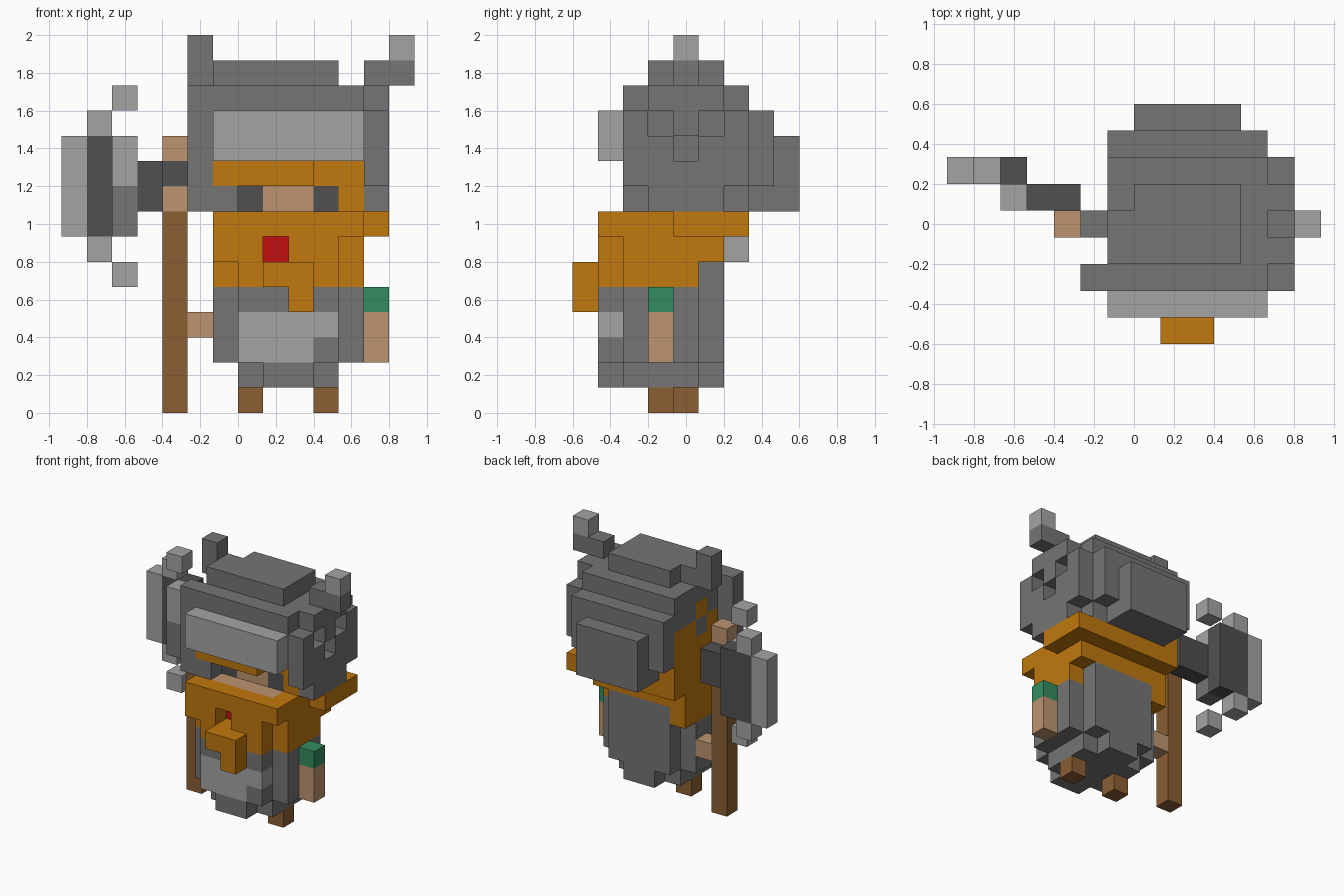
import bpy, bmesh
from mathutils import Vector

cube = bpy.data.objects.get("Cube")
if cube:
    bpy.data.objects.remove(cube, do_unlink=True)

U = 2 / 15          # size of one block
cells = {}          # block position -> (part name, colour name)


def linear(c):
    c /= 255
    return c / 12.92 if c <= 0.04045 else ((c + 0.055) / 1.055) ** 2.4


def material(name, rgb):
    m = bpy.data.materials.new(name)
    col = (*[linear(c) for c in rgb], 1)
    m.diffuse_color = col
    m.use_nodes = True
    bsdf = m.node_tree.nodes["Principled BSDF"]
    bsdf.inputs["Base Color"].default_value = col
    bsdf.inputs["Roughness"].default_value = 0.9
    return m


MATS = {n: material(n, c) for n, c in {
    "iron grey": (117, 117, 117), "light steel": (164, 164, 164),
    "dark iron": (80, 80, 80), "orange hair": (193, 120, 14),
    "skin": (189, 148, 112), "brown wood": (139, 94, 52),
    "sleeve green": (52, 140, 96), "mouth red": (192, 14, 14)}.items()}


def box(part, colour, x, y, z):
    """Fill inclusive block ranges; later boxes replace earlier ones."""
    for i in range(x[0], x[-1] + 1):
        for j in range(y[0], y[-1] + 1):
            for k in range(z[0], z[-1] + 1):
                cells[i, j, k] = (part, colour)


def clear(x, y, z):
    for c in [c for c in cells if x[0] <= c[0] <= x[-1]
              and y[0] <= c[1] <= y[-1] and z[0] <= c[2] <= z[-1]]:
        del cells[c]


GREY, LIGHT, DARK = "iron grey", "light steel", "dark iron"
HAIR, SKIN, WOOD = "orange hair", "skin", "brown wood"

# legs
box("right_leg", WOOD, [7], [3], [0])
box("left_leg", WOOD, [10], [3], [0])

# body with rounded corners
box("body", GREY, [7, 10], [2, 4], [1, 5])
box("body", GREY, [8, 9], [1, 5], [1])
box("body", GREY, [7, 10], [1, 5], [2, 4])
box("body", GREY, [6, 11], [2, 4], [2, 4])
box("body", GREY, [7, 10], [4, 5], [5])
# belly plate
box("belly", LIGHT, [7, 10], [1], [2, 3])
box("body", GREY, [10], [1], [2])

# arms
box("left_sleeve", "sleeve green", [12], [3], [4])
box("left_arm", SKIN, [12], [3], [2, 3])
box("right_hand", SKIN, [5], [4], [3])

# beard and hair ring
box("beard", HAIR, [6, 11], [1, 6], [7])
box("beard", HAIR, [12], [4, 6], [7])
box("beard", HAIR, [6, 11], [1, 5], [6])
box("beard", HAIR, [6, 11], [1, 3], [5])
box("beard", HAIR, [6], [4, 5], [5])
box("beard", HAIR, [11], [4], [5])
clear([11], [1], [5, 6])
clear([6], [1], [5])
# beard braid
box("braid", HAIR, [8, 9], [0], [5])
box("braid", HAIR, [9], [0, 1], [4])
# mouth
clear([8], [1], [6])
box("mouth", "mouth red", [8], [2], [6])

# helmet dome
box("helmet", GREY, [6, 11], [3, 6], [8, 12])
box("helmet", GREY, [6, 11], [2], [10, 12])
box("helmet", GREY, [5], [2], [8, 12])
box("helmet", GREY, [7, 10], [3, 5], [13])
box("helmet", GREY, [6], [3, 4], [13])
box("helmet", GREY, [6, 11], [7], [9, 11])
box("helmet", GREY, [7, 10], [7, 8], [8, 10])
# helmet left cheek guard with its notches
box("helmet", GREY, [12], [2, 6], [9, 11])
box("helmet", GREY, [12], [3, 5], [8])
box("helmet", GREY, [12], [3, 5], [12])
for y, z in ((3, 11), (5, 11), (4, 10)):
    clear([12], [y], [z])
box("helmet_brim", LIGHT, [6, 11], [1], [10, 11])
# horns
box("right_horn", GREY, [5], [4], [13, 14])
box("left_horn", GREY, [12, 13], [4], [13])
box("left_horn_tip", LIGHT, [13], [4], [14])

# face
box("face", SKIN, [7, 10], [2], [7])
box("face", SKIN, [8, 9], [3], [8])
for name, x in (("right_eye", 7), ("left_eye", 10)):
    box(name, DARK, [x], [3], [8])
box("helmet", GREY, [6], [2], [8])
box("brow", HAIR, [6, 9], [2], [9])
box("brow", HAIR, [10, 11], [3], [9])
box("brow", HAIR, [11], [3], [8])
# hair on the open right side
box("side_hair", HAIR, [6], [3, 6], [8, 9])
for y, z in ((3, 10), (5, 10), (6, 10), (4, 11)):
    box("side_hair", HAIR, [6], [y], [z])

# axe shaft and bindings
box("axe_shaft", WOOD, [4], [4], [0, 7])
for z in (8, 10):
    box("axe_binding", SKIN, [4], [4], [z])
# axe head
box("axe_socket", DARK, [4], [4], [9])
box("axe_socket", DARK, [3, 4], [5], [8, 9])
box("axe_plate", DARK, [1, 2], [6], [7, 10])
box("axe_edge", LIGHT, [0], [6], [7, 10])
box("axe_cheek", LIGHT, [2], [5], [9, 10])
box("axe_cheek", GREY, [2], [5], [7, 8])
for z in (6, 11):
    box("axe_edge", LIGHT, [1], [6], [z])
for z in (5, 12):
    box("axe_tip", LIGHT, [2], [5], [z])

# one face per exposed block side, merged into clean flat panels
CORNERS = ((-1, -1), (1, -1), (1, 1), (-1, 1))
for part in dict.fromkeys(p for p, _ in cells.values()):
    bm = bmesh.new()
    colours = []
    for c, (p, colour) in cells.items():
        if p != part:
            continue
        if colour not in colours:
            colours.append(colour)
        centre = Vector((c[0] - 6.5, c[1] - 4, c[2] + 0.5))
        for axis in range(3):
            for sign in (-1, 1):
                n = Vector((0, 0, 0))
                n[axis] = sign
                if tuple(int(c[i] + n[i]) for i in range(3)) in cells:
                    continue
                verts = []
                for a, b in CORNERS[::sign]:
                    v = n.copy()
                    v[(axis + 1) % 3], v[(axis + 2) % 3] = a, b
                    verts.append(bm.verts.new((centre + v / 2) * U))
                bm.faces.new(verts).material_index = colours.index(colour)
    bmesh.ops.remove_doubles(bm, verts=bm.verts[:], dist=0.001)
    bmesh.ops.dissolve_limit(bm, angle_limit=0.01, verts=bm.verts[:],
                             edges=bm.edges[:], delimit={'MATERIAL'})
    mesh = bpy.data.meshes.new(part)
    bm.to_mesh(mesh)
    bm.free()
    for colour in colours:
        mesh.materials.append(MATS[colour])
    bpy.context.collection.objects.link(bpy.data.objects.new(part, mesh))
